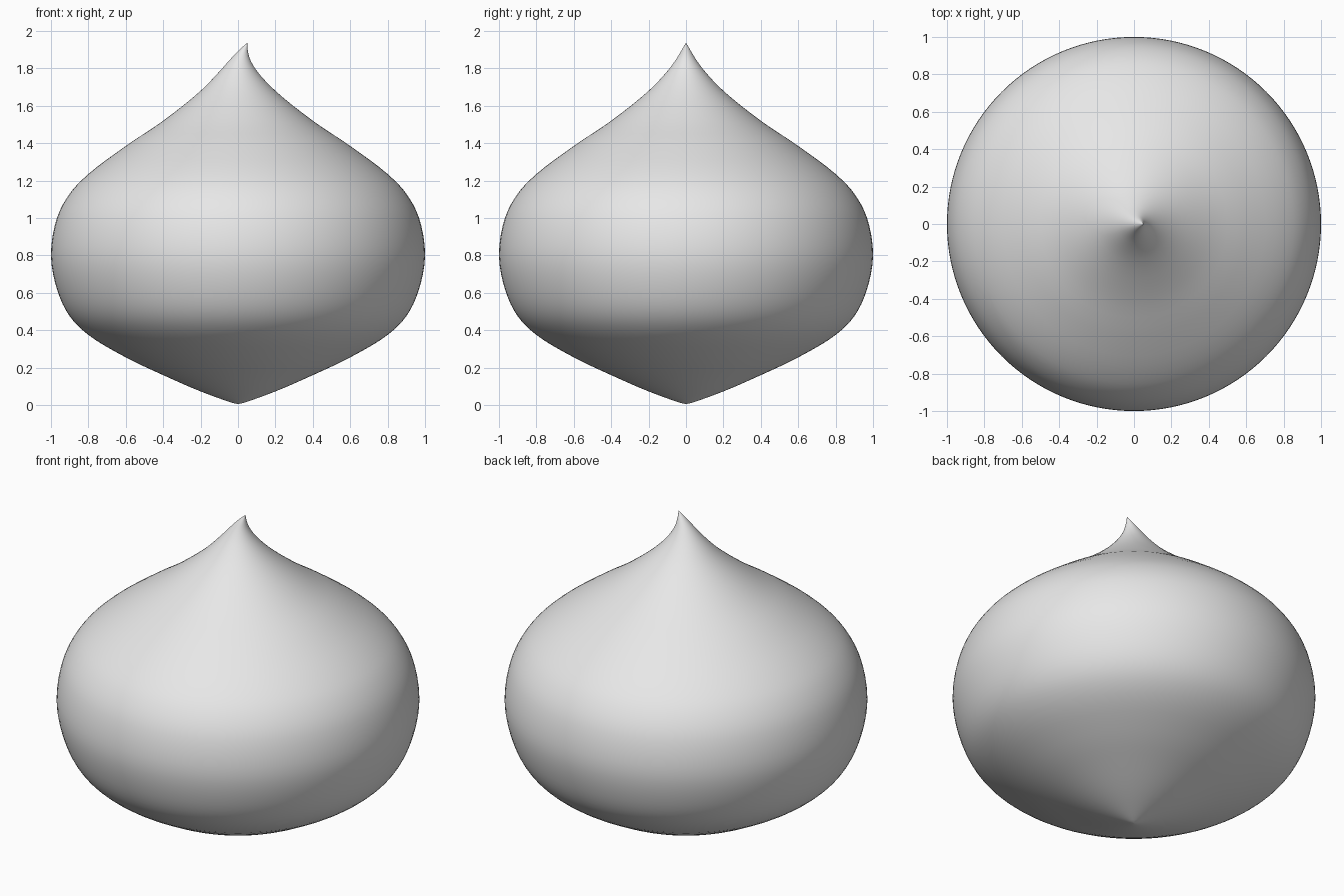
import bpy, bmesh, math
from mathutils import Vector

if "Cube" in bpy.data.objects:
    bpy.data.objects.remove(bpy.data.objects["Cube"])

# Silhouette of the dome: radius, height, sideways shift of the ring
PROFILE = [(0.0, 0.005, 0), (0.03, 0.012, 0), (0.2, 0.073, 0), (0.4, 0.16, 0),
           (0.6, 0.255, 0), (0.8, 0.375, 0), (0.9, 0.475, 0), (0.965, 0.61, 0),
           (1.0, 0.8, 0), (0.968, 1.0, 0), (0.9, 1.13, 0), (0.8, 1.235, 0),
           (0.6, 1.385, 0), (0.4, 1.52, 0), (0.2, 1.68, 0), (0.1, 1.785, 0.002),
           (0.052, 1.85, 0.012), (0.022, 1.9, 0.03), (0.0, 1.937, 0.05)]
SEGMENTS = 128
STEPS = 4


def smooth_curve(points):
    """Catmull-Rom curve through the profile points."""
    p = [Vector(q) for q in points]
    p = [p[0] * 2 - p[1]] + p + [p[-1] * 2 - p[-2]]
    out = []
    for i in range(1, len(p) - 2):
        a, b, c, d = p[i - 1:i + 3]
        # centripetal knots keep the curve free of bumps
        t1 = (b - a).length ** 0.5
        t2 = t1 + (c - b).length ** 0.5
        t3 = t2 + (d - c).length ** 0.5
        for s in range(STEPS):
            t = t1 + (t2 - t1) * s / STEPS
            a1 = a.lerp(b, t / t1)
            a2 = b.lerp(c, (t - t1) / (t2 - t1))
            a3 = c.lerp(d, (t - t2) / (t3 - t2))
            b1 = a1.lerp(a2, t / t2)
            b2 = a2.lerp(a3, (t - t1) / (t3 - t1))
            out.append(b1.lerp(b2, (t - t1) / (t2 - t1)))
    return out + [p[-2]]


curve = smooth_curve(PROFILE)
bm = bmesh.new()
bottom = bm.verts.new((0, 0, curve[0].y))
tip = bm.verts.new((curve[-1].z, 0, curve[-1].y))

# Rings of the body
rings = []
for r, z, shift in curve[1:-1]:
    rings.append([bm.verts.new((shift + r * math.cos(2 * math.pi * k / SEGMENTS),
                                r * math.sin(2 * math.pi * k / SEGMENTS), z))
                  for k in range(SEGMENTS)])
for k in range(SEGMENTS):
    n = (k + 1) % SEGMENTS
    bm.faces.new((bottom, rings[0][n], rings[0][k]))
    bm.faces.new((tip, rings[-1][k], rings[-1][n]))
    for lo, hi in zip(rings, rings[1:]):
        bm.faces.new((lo[k], lo[n], hi[n], hi[k]))
for f in bm.faces:
    f.smooth = True

mesh = bpy.data.meshes.new("pointed_drop")
bm.to_mesh(mesh)
bm.free()
body = bpy.data.objects.new("pointed_drop", mesh)
bpy.context.collection.objects.link(body)

# Single light grey colour
grey = bpy.data.materials.new("light grey")
grey.diffuse_color = (0.8, 0.8, 0.8, 1)
grey.use_nodes = True
grey.node_tree.nodes["Principled BSDF"].inputs["Base Color"].default_value = grey.diffuse_color
mesh.materials.append(grey)
